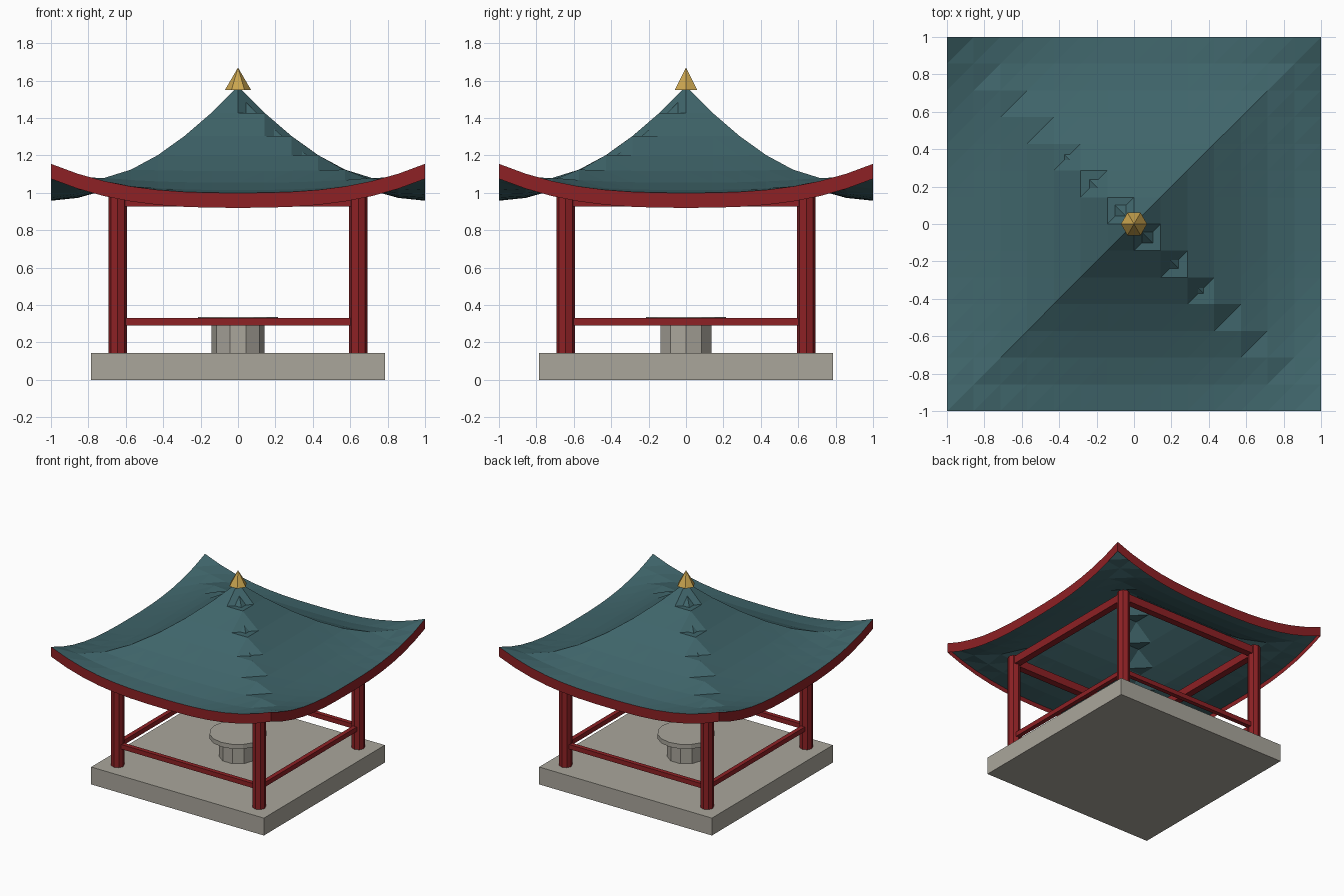
import bpy
import math

if "Cube" in bpy.data.objects:
    bpy.data.objects.remove(bpy.data.objects["Cube"])


def material(name, rgb):
    m = bpy.data.materials.new(name)
    m.diffuse_color = (*rgb, 1)
    m.use_nodes = True
    m.node_tree.nodes["Principled BSDF"].inputs["Base Color"].default_value = m.diffuse_color
    return m


RED = material("red_paint", (0.27, 0.015, 0.018))
TEAL = material("teal_tile", (0.05, 0.13, 0.145))
GOLD = material("gold", (0.60, 0.38, 0.08))
STONE = material("stone", (0.40, 0.38, 0.33))


def make(name, verts, faces, mat):
    me = bpy.data.meshes.new(name)
    me.from_pydata(verts, [], faces)
    me.materials.append(mat)
    ob = bpy.data.objects.new(name, me)
    bpy.context.collection.objects.link(ob)
    return ob


def box(name, x, y, hx, hy, z0, z1, mat):
    v = [(x + sx * hx, y + sy * hy, z) for z in (z0, z1)
         for sx, sy in ((-1, -1), (1, -1), (1, 1), (-1, 1))]
    f = [(3, 2, 1, 0), (4, 5, 6, 7)] + [(i, (i + 1) % 4, (i + 1) % 4 + 4, i + 4) for i in range(4)]
    return make(name, v, f, mat)


def prism(name, x, y, r, n, z0, z1, mat, cone=False):
    ring = [(x + r * math.cos(2 * math.pi * i / n), y + r * math.sin(2 * math.pi * i / n)) for i in range(n)]
    v = [(a, b, z0) for a, b in ring]
    f = [tuple(reversed(range(n)))]
    if cone:
        v.append((x, y, z1))
        f += [(i, (i + 1) % n, n) for i in range(n)]
    else:
        v += [(a, b, z1) for a, b in ring]
        f.append(tuple(range(n, 2 * n)))
        f += [(i, (i + 1) % n, (i + 1) % n + n, i + n) for i in range(n)]
    return make(name, v, f, mat)


# Stone platform and table
box("platform", 0, 0, 0.785, 0.785, 0, 0.143, STONE)
prism("table_pedestal", 0, 0, 0.142, 10, 0.143, 0.30, STONE)
prism("table_top", 0, 0, 0.214, 16, 0.30, 0.337, STONE)

# Corner pillars
P = 0.643
for sx in (-1, 1):
    for sy in (-1, 1):
        prism(f"pillar_{sx}_{sy}", sx * P, sy * P, 0.05, 8, 0.143, 1.0, RED)

# Low rails and top beams on every side
for s in (-1, 1):
    for part, h, z0, z1 in (("rail", 0.018, 0.292, 0.33), ("beam", 0.028, 0.926, 0.99)):
        box(f"{part}_x_{s}", 0, s * P, P, h, z0, z1, RED)
        box(f"{part}_y_{s}", s * P, 0, h, P, z0, z1, RED)

# Swept roof with lifted corners
N, THICK = 14, 0.042


def roof_z(x, y):
    d = max(abs(x), abs(y))
    return 1 + 0.57 * (1 - d) ** 1.87 + 0.155 * abs(x * y) ** 2.7


M = N + 1
grid = [(2 * i / N - 1, 2 * j / N - 1) for j in range(M) for i in range(M)]
verts = [(x, y, roof_z(x, y) - t) for t in (0, THICK) for x, y in grid]
faces = []
for j in range(N):
    for i in range(N):
        a = j * M + i
        b, c, d = a + 1, a + M + 1, a + M
        faces += [(a, b, c), (a, c, d)]
        k = M * M
        faces += [(d + k, c + k, b + k), (d + k, b + k, a + k)]
make("roof", verts, faces, TEAL)

# Red fascia strip around the eaves
line = [2 * i / N - 1 for i in range(N)]
loop = ([(t, -1) for t in line] + [(1, t) for t in line]
        + [(-t, 1) for t in line] + [(-1, -t) for t in line])
n = len(loop)
verts = [(x, y, roof_z(x, y) - t) for t in (0.08, 0) for x, y in loop]
make("eave_fascia", verts, [(i, (i + 1) % n, (i + 1) % n + n, i + n) for i in range(n)], RED)

# Finial
prism("finial", 0, 0, 0.07, 6, 1.55, 1.67, GOLD, cone=True)
